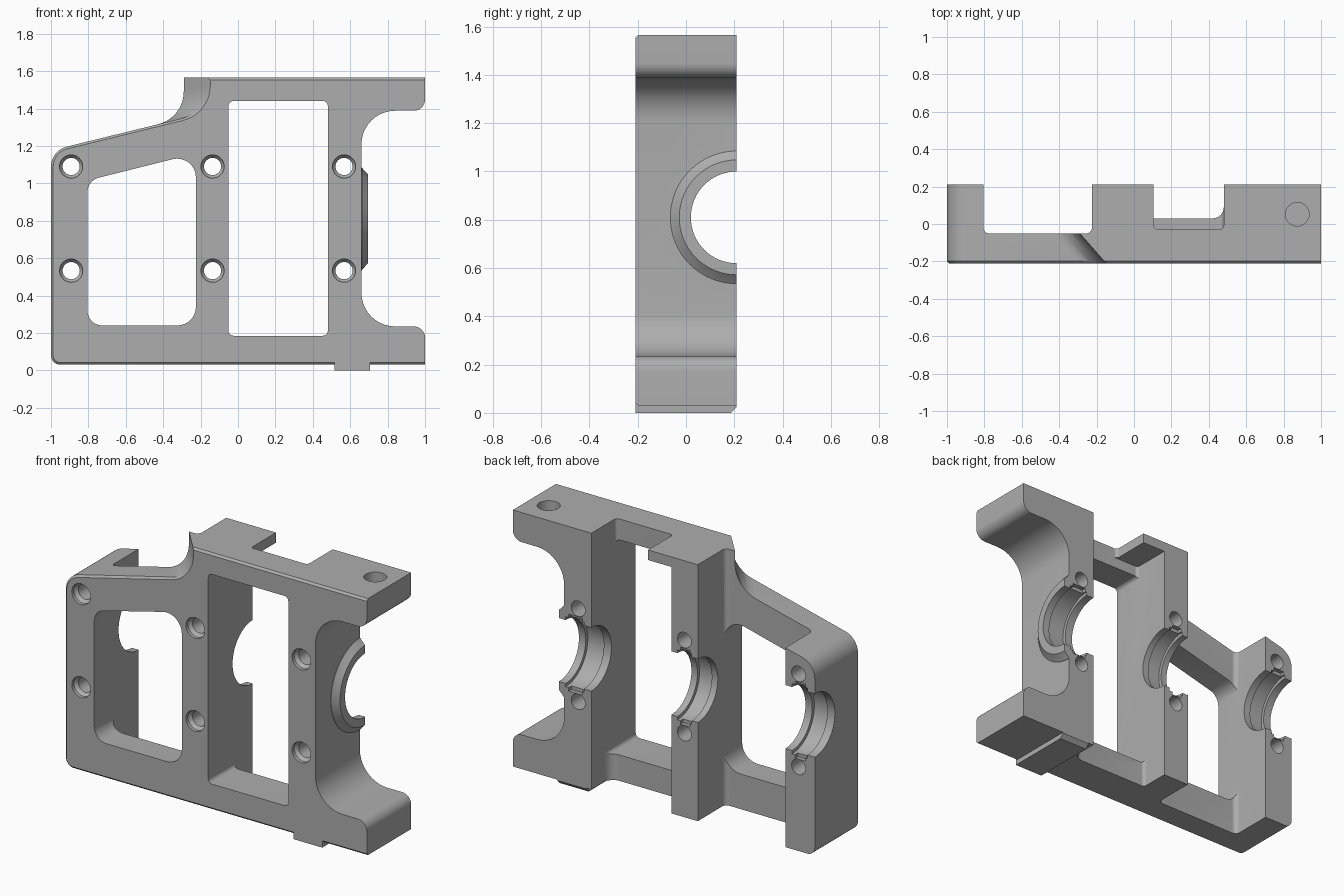
import bpy, bmesh, math
from mathutils import Vector, Matrix

if "Cube" in bpy.data.objects:
    bpy.data.objects.remove(bpy.data.objects["Cube"])

metal = bpy.data.materials.new("cast_grey")
metal.diffuse_color = (0.42, 0.42, 0.42, 1)
metal.use_nodes = True
metal.node_tree.nodes["Principled BSDF"].inputs["Base Color"].default_value = metal.diffuse_color
BACK = 0.21
AXLE_Z = 0.81


def rounded(corners, seg=8):
    """Polygon from (a, b, radius) corners with arcs at the corners."""
    out, n = [], len(corners)
    for i, (a, b, r) in enumerate(corners):
        p = Vector((a, b))
        if r == 0:
            out.append(p)
            continue
        u = (Vector(corners[i - 1][:2]) - p).normalized()
        v = (Vector(corners[(i + 1) % n][:2]) - p).normalized()
        half = u.angle(v) / 2
        t = r / math.tan(half)
        c = p + (u + v).normalized() * r / math.sin(half)
        s, e = p + u * t - c, p + v * t - c
        sweep = s.angle_signed(e)
        for k in range(seg + 1):
            out.append(c + Matrix.Rotation(-sweep * k / seg, 2) @ s)
    return out


def place(p, axis, d):
    a, b = p
    return {"x": (d, a, b), "y": (a, d, b), "z": (a, b, d)}[axis]


def loft(name, rings, axis):
    """Solid through matching rings, given as (points, depth)."""
    bm = bmesh.new()
    vs = [[bm.verts.new(place(p, axis, d)) for p in pts] for pts, d in rings]
    n = len(vs[0])
    for lo, hi in zip(vs, vs[1:]):
        for i in range(n):
            j = (i + 1) % n
            bm.faces.new((lo[i], lo[j], hi[j], hi[i]))
    bm.faces.new(vs[0][::-1])
    bm.faces.new(vs[-1])
    bmesh.ops.recalc_face_normals(bm, faces=bm.faces)
    me = bpy.data.meshes.new(name)
    bm.to_mesh(me)
    bm.free()
    ob = bpy.data.objects.new(name, me)
    bpy.context.collection.objects.link(ob)
    me.materials.append(metal)
    return ob


def prism(name, corners, axis, lo, hi):
    pts = rounded(corners)
    return loft(name, [(pts, lo), (pts, hi)], axis)


def box(name, x0, x1, y0, y1, z0, z1):
    return prism(name, [(x0, y0, 0), (x1, y0, 0), (x1, y1, 0), (x0, y1, 0)], "z", z0, z1)


def turned(name, center, axis, profile, seg=32):
    """Round solid from (depth, radius) steps."""
    rings = []
    for d, r in profile:
        ring = [(center[0] + r * math.cos(2 * math.pi * k / seg),
                 center[1] + r * math.sin(2 * math.pi * k / seg)) for k in range(seg)]
        rings.append((ring, d))
    return loft(name, rings, axis)


def combine(ob, other, op):
    m = ob.modifiers.new("join", "BOOLEAN")
    m.object, m.operation, m.solver = other, op, "EXACT"
    bpy.context.view_layer.objects.active = ob
    bpy.ops.object.modifier_apply(modifier=m.name)
    bpy.data.objects.remove(other)


def outline(step_x):
    slope = lambda x: 1.2 + 0.245 * (x + 0.9)
    return rounded([(-1, 0.03, 0.05), (1, 0.03, 0), (1, 0.235, 0.06), (0.66, 0.235, 0.18),
                    (0.66, 1.388, 0.18), (1, 1.388, 0.06), (1, 1.565, 0), (step_x, 1.565, 0),
                    (step_x, slope(step_x), 0.18), (-1, slope(-1), 0.11)], 10)


def chamfered(pts, d):
    """Pull the outer edge inward, leaving the right-hand side as it is."""
    out, n = [], len(pts)
    for i, p in enumerate(pts):
        e1 = (p - pts[i - 1]).normalized()
        e2 = (pts[(i + 1) % n] - p).normalized()
        n1, n2 = Vector((-e1.y, e1.x)), Vector((-e2.y, e2.x))
        off = (n1 + n2) * d / (1 + n1.dot(n2))
        if p.x > 0.3:
            off.x = 0
            if 0.1 < p.y < 1.5:
                off.y = 0
        out.append(p + off)
    return out


# Main casting: the shoulder slants between front and rear outlines
front, rear = outline(-0.16), outline(-0.29)
body = loft("bearing_frame", [(chamfered(front, 0.012), -0.21), (front, -0.198),
                              (rear, -0.05), (rear, BACK)], "y")

# Locating foot and bearing boss
foot = prism("foot", [(-0.21, 0, 0), (0.185, 0, 0), (BACK, 0.025, 0), (BACK, 0.06, 0),
                      (-0.21, 0.06, 0)], "x", 0.515, 0.705)
combine(body, foot, "UNION")
boss = turned("boss", (BACK, AXLE_Z), "x",
              [(0.60, 0.275), (0.662, 0.275), (0.672, 0.262), (0.695, 0.238)], 64)
combine(body, boss, "UNION")

cutters = [
    box("boss_trim", 0.5, 0.9, BACK, 0.6, 0.4, 1.2),
    # Front windows
    prism("left_window", [(-0.805, 0.24, 0.08), (-0.225, 0.24, 0.1), (-0.225, 1.16, 0.1),
                          (-0.805, 1.015, 0.08)], "y", -0.5, 0.5),
    prism("right_window", [(-0.05, 0.185, 0.025), (0.48, 0.185, 0.025), (0.48, 1.44, 0.025),
                           (-0.05, 1.44, 0.025)], "y", -0.5, 0.5),
    # Rear recesses between the bearing towers
    prism("left_recess", [(-0.805, -0.05, 0.03), (-0.225, -0.05, 0.03), (-0.225, 0.5, 0),
                          (-0.805, 0.5, 0)], "z", -0.2, 1.8),
    prism("right_recess", [(-0.05, 0.03, 0.02), (0.48, 0.03, 0.06), (0.48, 0.5, 0),
                           (-0.05, 0.5, 0)], "z", -0.2, 1.2),
    prism("upper_recess", [(-0.05, -0.027, 0.02), (0.48, -0.027, 0.02), (0.48, 0.5, 0),
                           (-0.05, 0.5, 0)], "z", 1.1, 1.505),
    prism("top_notch", [(0.105, -0.027, 0.02), (0.48, -0.027, 0.02), (0.48, 0.5, 0),
                        (0.105, 0.5, 0)], "z", 1.42, 1.8),
    # Shaft bore and blind hole in the top flange
    turned("shaft_bore", (BACK, AXLE_Z), "x", [(-1.2, 0.19), (1.2, 0.19)], 64),
    turned("top_hole", (0.873, 0.052), "z", [(1.45, 0.063), (1.7, 0.063)]),
]
# Bearing seats with locating slots in each tower
for x0, x1 in ((-0.95, -0.85), (-0.185, -0.09), (0.53, 0.65)):
    cutters.append(turned("bearing_seat", (BACK, AXLE_Z), "x", [(x0, 0.21), (x1, 0.21)], 64))
    for s in (-1, 1):
        z = AXLE_Z + s * 0.2
        cutters.append(box("slot", x0 + 0.01, x1 - 0.02, BACK - 0.025, 0.5, z - 0.03, z + 0.03))
# Countersunk bolt holes
for x in (-0.892, -0.136, 0.567):
    for z in (0.533, 1.09):
        cutters.append(turned("bolt_hole", (x, z), "y",
                              [(-0.25, 0.062), (-0.19, 0.062), (-0.17, 0.046), (0.5, 0.046)]))
for c in cutters:
    combine(body, c, "DIFFERENCE")

bpy.ops.object.select_all(action="DESELECT")
body.select_set(True)
bpy.context.view_layer.objects.active = body
bpy.ops.object.shade_smooth_by_angle(angle=math.radians(25))
